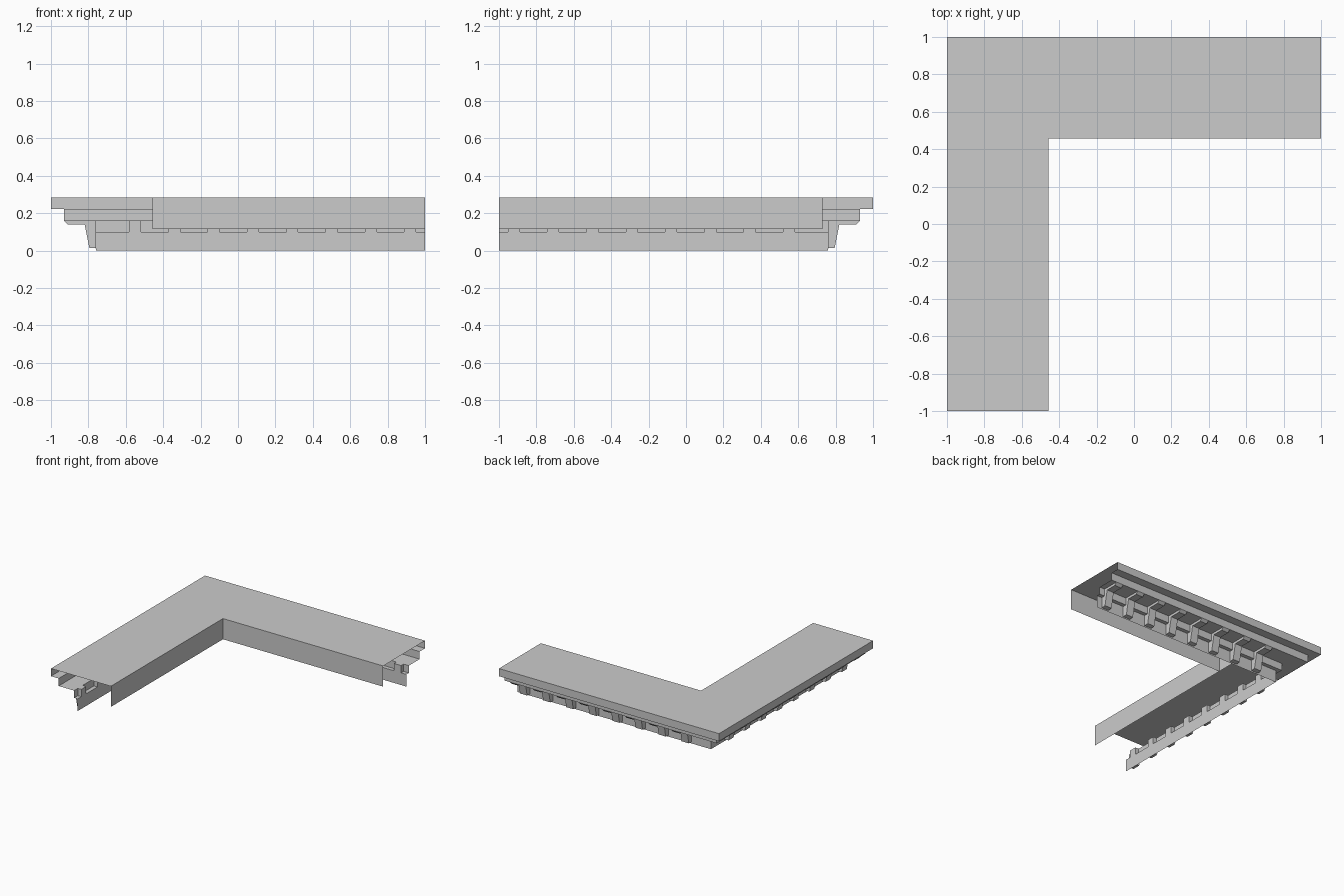
import bpy, bmesh

cube = bpy.data.objects.get("Cube")
if cube:
    bpy.data.objects.remove(cube)

# Single stone colour
stone = bpy.data.materials.new("grey_stone")
stone.use_nodes = True
colour = (0.6, 0.6, 0.6, 1)
stone.diffuse_color = colour
stone.node_tree.nodes["Principled BSDF"].inputs["Base Color"].default_value = colour

TOP, DEPTH = 0.285, 0.544   # roof height and arm width


def finish(name, bm):
    mesh = bpy.data.meshes.new(name)
    bm.to_mesh(mesh)
    bm.free()
    mesh.materials.append(stone)
    obj = bpy.data.objects.new(name, mesh)
    bpy.context.collection.objects.link(obj)
    return obj


def place(arm, d, s):
    """Point d inward from the outer edge and s along the arm from its corner."""
    return (s, 1 - d) if arm == "back" else (d - 1, -s)


# Open moulding shell: one profile swept around the mitred corner
profile = [(DEPTH, 0.115), (DEPTH, TOP), (0, TOP), (0, 0.222), (0.07, 0.222),
           (0.07, 0.16), (0.21, 0.16), (0.21, 0.1), (0.242, 0.1), (0.242, 0)]
bm = bmesh.new()
rows = []
for d, z in profile:
    path = [(1, 1 - d), (d - 1, 1 - d), (d - 1, -1)]
    rows.append([bm.verts.new((x, y, z)) for x, y in path])
for a, b in zip(rows, rows[1:]):
    for i in range(2):
        bm.faces.new((a[i], a[i + 1], b[i + 1], b[i]))
bm.normal_update()
if any(f.normal.z < -0.9 and f.calc_center_median().z > TOP - 0.01 for f in bm.faces):
    bmesh.ops.reverse_faces(bm, faces=bm.faces[:])
finish("cornice_shell", bm)

# Inner wall of the left arm runs on into the joint
bm = bmesh.new()
corners = [(1 - DEPTH, 0.115), (0.73, 0.115), (0.73, TOP), (1 - DEPTH, TOP)]
bm.faces.new([bm.verts.new((DEPTH - 1, y, z)) for y, z in corners])
finish("joint_wall", bm)

# Brackets under the soffit, eight on each arm
bracket = [(0.07, 0.16), (0.09, 0.14), (0.18, 0.14), (0.205, 0.015),
           (0.242, 0.012), (0.242, 0.16)]
HALF, COUNT, FIRST, LAST = 0.032, 8, -0.55, 0.92
for arm in ("back", "side"):
    for i in range(COUNT):
        mid = FIRST + (LAST - FIRST) * i / (COUNT - 1)
        bm = bmesh.new()
        ends = [[bm.verts.new((*place(arm, d, s), z)) for d, z in bracket]
                for s in (mid - HALF, mid + HALF)]
        for end in ends:
            bm.faces.new(end)
        for j in range(len(bracket)):
            k = (j + 1) % len(bracket)
            bm.faces.new((ends[0][j], ends[0][k], ends[1][k], ends[1][j]))
        bmesh.ops.recalc_face_normals(bm, faces=bm.faces[:])
        finish(f"{arm}_bracket_{i + 1}", bm)
